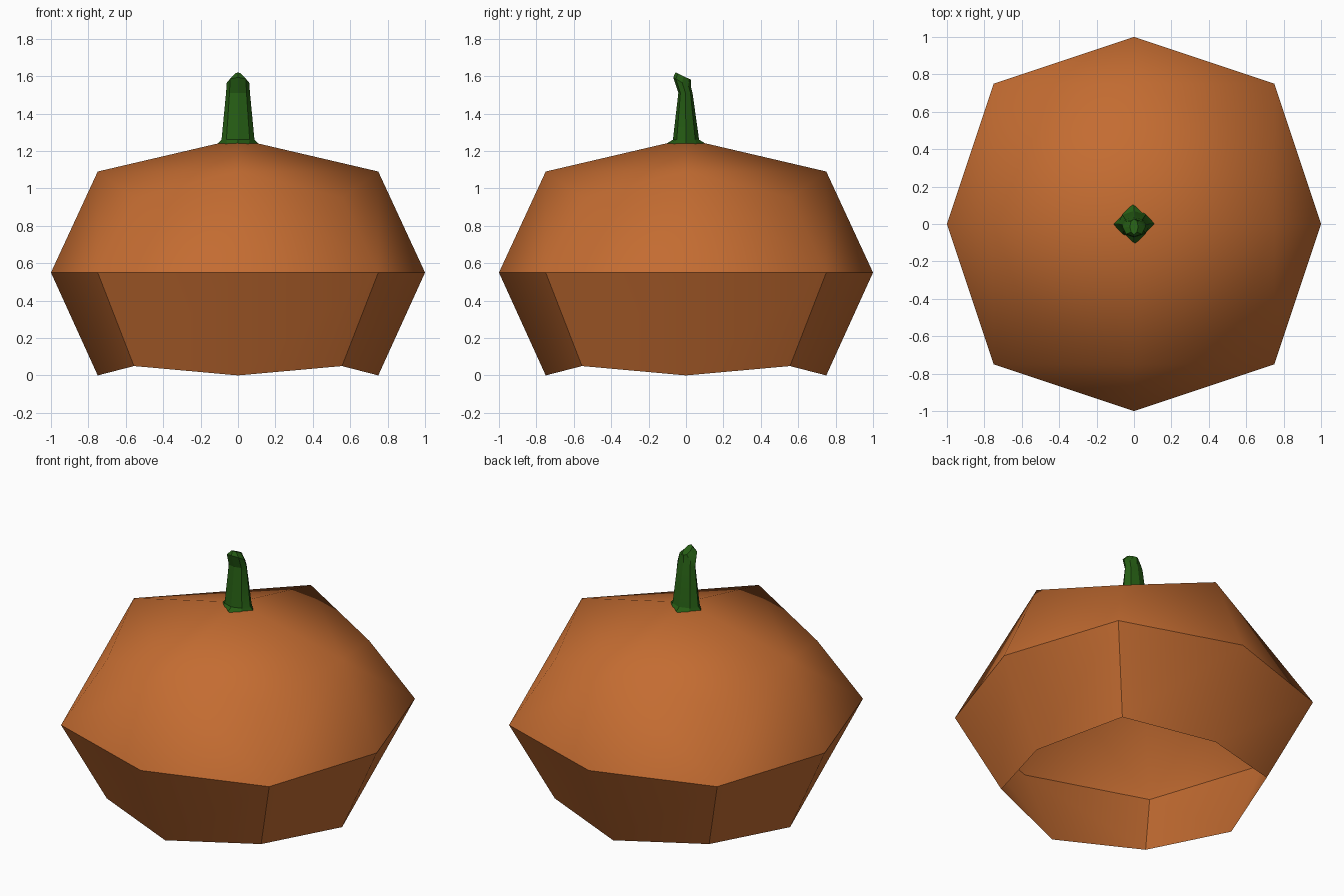
import bpy
import bmesh
from math import cos, sin, pi, radians

if "Cube" in bpy.data.objects:
    bpy.data.objects.remove(bpy.data.objects["Cube"], do_unlink=True)


def make_material(name, color):
    mat = bpy.data.materials.new(name)
    mat.use_nodes = True
    mat.diffuse_color = color
    mat.node_tree.nodes["Principled BSDF"].inputs["Base Color"].default_value = color
    return mat


def make_object(name, bm, mat, smooth_angle):
    mesh = bpy.data.meshes.new(name)
    bm.to_mesh(mesh)
    bm.free()
    mesh.materials.append(mat)
    obj = bpy.data.objects.new(name, mesh)
    bpy.context.collection.objects.link(obj)
    bpy.ops.object.select_all(action="DESELECT")
    obj.select_set(True)
    bpy.context.view_layer.objects.active = obj
    bpy.ops.object.shade_smooth_by_angle(angle=radians(smooth_angle))
    return obj


orange = make_material("pumpkin orange", (0.55, 0.15, 0.031, 1))
green = make_material("stem green", (0.019, 0.11, 0.007, 1))

# Body: open-bottomed shell, eight points per ring; even points lie on the axes
bm = bmesh.new()


def body_ring(axis_r, axis_z, corner, corner_z):
    ring = []
    for i in range(8):
        r, z = (corner * 2 ** 0.5, corner_z) if i % 2 else (axis_r, axis_z)
        ring.append(bm.verts.new((r * cos(i * pi / 4), r * sin(i * pi / 4), z)))
    return ring


bottom = body_ring(0.75, 0.0, 0.556, 0.05)
middle = body_ring(1.0, 0.55, 0.75, 0.55)
upper = body_ring(0.75, 1.09, 0.556, 0.95)
crown = bm.verts.new((0, 0, 1.265))

for i in range(8):
    j = (i + 1) % 8
    bm.faces.new((bottom[i], bottom[j], middle[j], middle[i]))
    # Upper quads fold from the outer corners up to the axis points
    if i % 2 == 0:
        bm.faces.new((middle[i], middle[j], upper[i]))
        bm.faces.new((middle[j], upper[j], upper[i]))
        k = (i + 2) % 8
        bm.faces.new((upper[i], upper[j], upper[k]))
        bm.faces.new((upper[i], upper[k], crown))
    else:
        bm.faces.new((middle[i], middle[j], upper[j]))
        bm.faces.new((middle[i], upper[j], upper[i]))
make_object("pumpkin_body", bm, orange, 45)

# Stem: flared foot, tapering shaft and a cap that leans to the front
bm = bmesh.new()


def stem_ring(rx, ry, y, z, slope=0.0, pinch=1.0):
    ring = []
    for i in range(8):
        a = i * pi / 4
        p = pinch if i % 2 else 1.0
        dy = ry * p * sin(a)
        ring.append(bm.verts.new((rx * p * cos(a), y + dy, z + slope * dy)))
    return ring


rings = [
    stem_ring(0.112, 0.112, 0, 1.235, 0, 0.72),
    stem_ring(0.088, 0.07, 0, 1.26),
    stem_ring(0.064, 0.038, -0.003, 1.51),
    stem_ring(0.06, 0.048, -0.02, 1.565, -0.6),
    stem_ring(0.022, 0.042, -0.014, 1.6, -0.48),
]
for low, high in zip(rings, rings[1:]):
    for i in range(8):
        j = (i + 1) % 8
        bm.faces.new((low[i], low[j], high[j], high[i]))
bm.faces.new(rings[-1])
make_object("stem", bm, green, 20)
